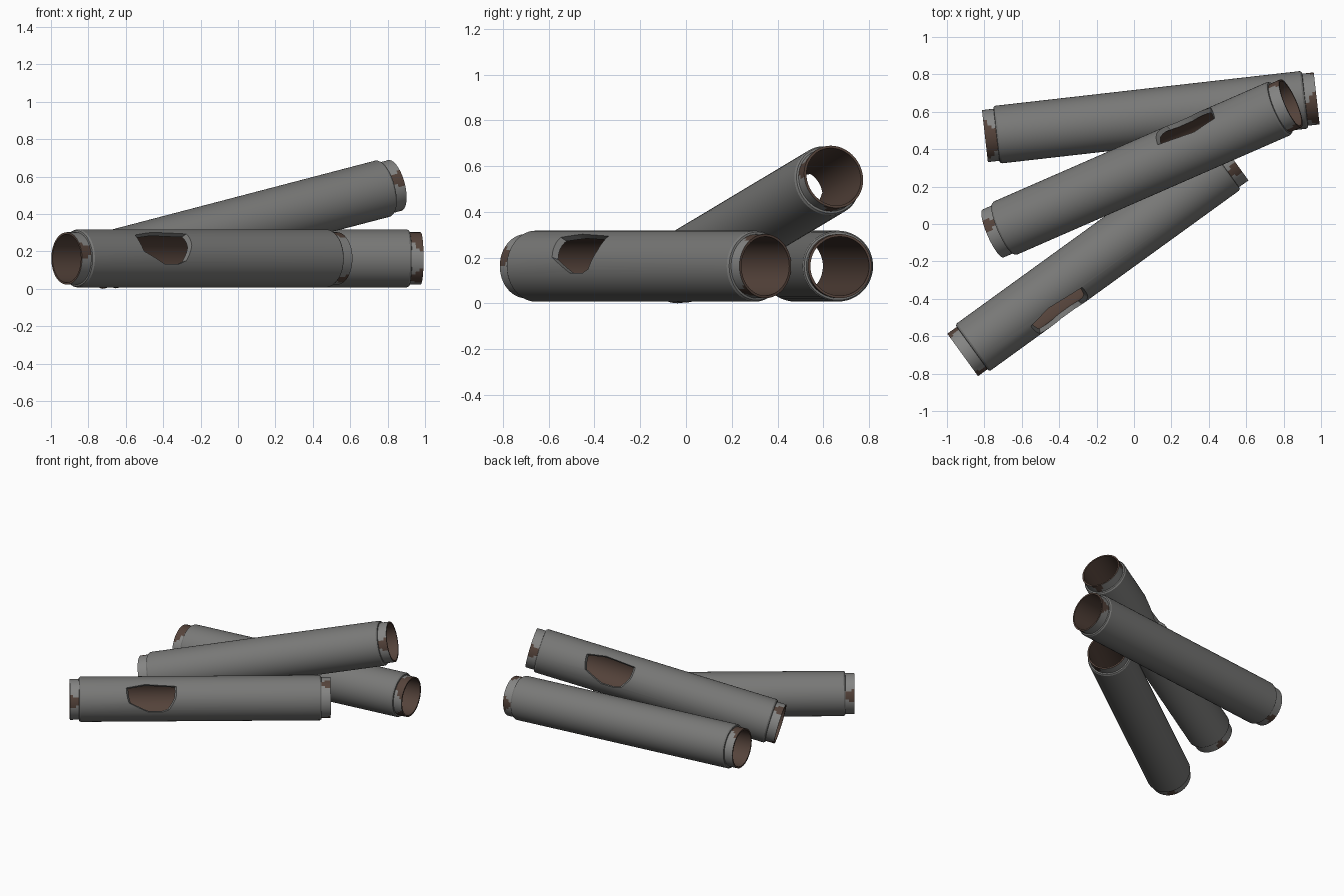
import bpy, bmesh, math
from mathutils import Matrix, Vector

if "Cube" in bpy.data.objects:
    bpy.data.objects.remove(bpy.data.objects["Cube"])

SEG, LEN = 48, 1.785
R_BODY, R_COLLAR, R_IN, STEP = 0.155, 0.14, 0.129, 0.062


def material(name, rgb):
    m = bpy.data.materials.new(name)
    m.diffuse_color = (*rgb, 1)
    m.use_nodes = True
    m.node_tree.nodes["Principled BSDF"].inputs["Base Color"].default_value = m.diffuse_color
    return m


MATS = [material("pipe_grey", (0.19, 0.19, 0.185)),
        material("rust_brown", (0.09, 0.056, 0.043)),
        material("collar_grey", (0.235, 0.235, 0.23))]
GREY, RUST, COLLAR = 0, 1, 2


def finish(bm, name):
    bmesh.ops.recalc_face_normals(bm, faces=bm.faces[:])
    me = bpy.data.meshes.new(name)
    bm.to_mesh(me)
    bm.free()
    for m in MATS:
        me.materials.append(m)
    ob = bpy.data.objects.new(name, me)
    bpy.context.collection.objects.link(ob)
    return ob


def in_patch(deg, ring, patches):
    # rust patches narrow towards the inner edge of the collar
    for lo, hi in patches:
        mid, half = (lo + hi) / 2, (hi - lo) / 2
        off = abs((deg - mid + 180) % 360 - 180)
        if off < half * (1 - 0.22 * ring):
            return True
    return False


def hole_cutter():
    # outline of the broken hole: (distance along pipe, angle)
    outline = [(.387, 54), (.513, 66), (.731, 58), (.716, 26),
               (.679, -5), (.635, -13), (.536, -13), (.411, 15)]
    mid_t, mid_a = 0.56, math.radians(27)
    bm = bmesh.new()
    rings = []
    for h in (0.05, 0.2):
        k = 1 + 3 * (h - 0.135)
        ring = []
        for t, a in outline:
            s = R_BODY * math.sin(math.radians(a) - mid_a) * k
            n = h * math.cos(mid_a) - s * math.sin(mid_a)
            u = h * math.sin(mid_a) + s * math.cos(mid_a)
            ring.append(bm.verts.new((mid_t + (t - mid_t) * k, -n, u)))
        rings.append(ring)
    bm.faces.new(rings[0])
    bm.faces.new(rings[1])
    for i in range(len(outline)):
        j = (i + 1) % len(outline)
        bm.faces.new((rings[0][i], rings[0][j], rings[1][j], rings[1][i]))
    return finish(bm, "hole_cutter")


def pipe(name, start, end, near, far, holed):
    # closed wall profile (distance, radius) revolved round the pipe axis
    a = [(0, R_COLLAR), (.02, R_COLLAR), (.04, R_COLLAR), (STEP, R_COLLAR),
         (STEP + .002, R_BODY - .006), (STEP + .012, R_BODY)]
    prof = a + [(LEN - t, r) for t, r in reversed(a)] + [(LEN, R_IN), (0, R_IN)]
    n = len(prof)
    bm = bmesh.new()
    rows = []
    for i in range(SEG):
        p = 2 * math.pi * i / SEG
        rows.append([bm.verts.new((t, -r * math.cos(p), r * math.sin(p)))
                     for t, r in prof])
    for i in range(SEG):
        deg = (i + 0.5) * 360 / SEG
        for k in range(n):
            q, s = rows[i], rows[(i + 1) % SEG]
            f = bm.faces.new((q[k], q[(k + 1) % n], s[(k + 1) % n], s[k]))
            if k >= 11:
                f.material_index = RUST          # end lips and inside
            elif k < 3:
                f.material_index = RUST if in_patch(deg, k, near) else COLLAR
            elif k > 7:
                f.material_index = RUST if in_patch(deg, 10 - k, far) else COLLAR
    ob = finish(bm, name)
    if holed:
        cutter = hole_cutter()
        mod = ob.modifiers.new("hole", 'BOOLEAN')
        mod.operation, mod.solver, mod.object = 'DIFFERENCE', 'EXACT', cutter
        bpy.context.view_layer.update()
        dg = bpy.context.evaluated_depsgraph_get()
        me = bpy.data.meshes.new_from_object(ob.evaluated_get(dg))
        ob.modifiers.clear()
        ob.data = me
        bpy.data.objects.remove(cutter)
    ob.data.shade_smooth()
    ob.data.set_sharp_from_angle(angle=math.radians(30))
    # lay the pipe from start to end
    d = (Vector(end) - Vector(start)).normalized()
    y = Vector((0, 0, 1)).cross(d).normalized()
    rot = Matrix((d, y, d.cross(y))).transposed().to_4x4()
    ob.matrix_world = Matrix.Translation(start) @ rot
    return ob


NEAR = [(-2, 36), (145, 182), (250, 280)]
FAR = [(50, 85), (170, 200), (290, 320)]

pipe("front_pipe", (-.916, -.70, .163), (.529, .346, .163), NEAR, FAR, True)
pipe("back_pipe", (-.797, .47, .163), (.98, .672, .163),
     [(28, 125), (230, 262)], [(15, 105), (-70, -25), (160, 200)], False)
pipe("leaning_pipe", (.838, .645, .553), (-.752, -.05, .137), NEAR, FAR, True)
